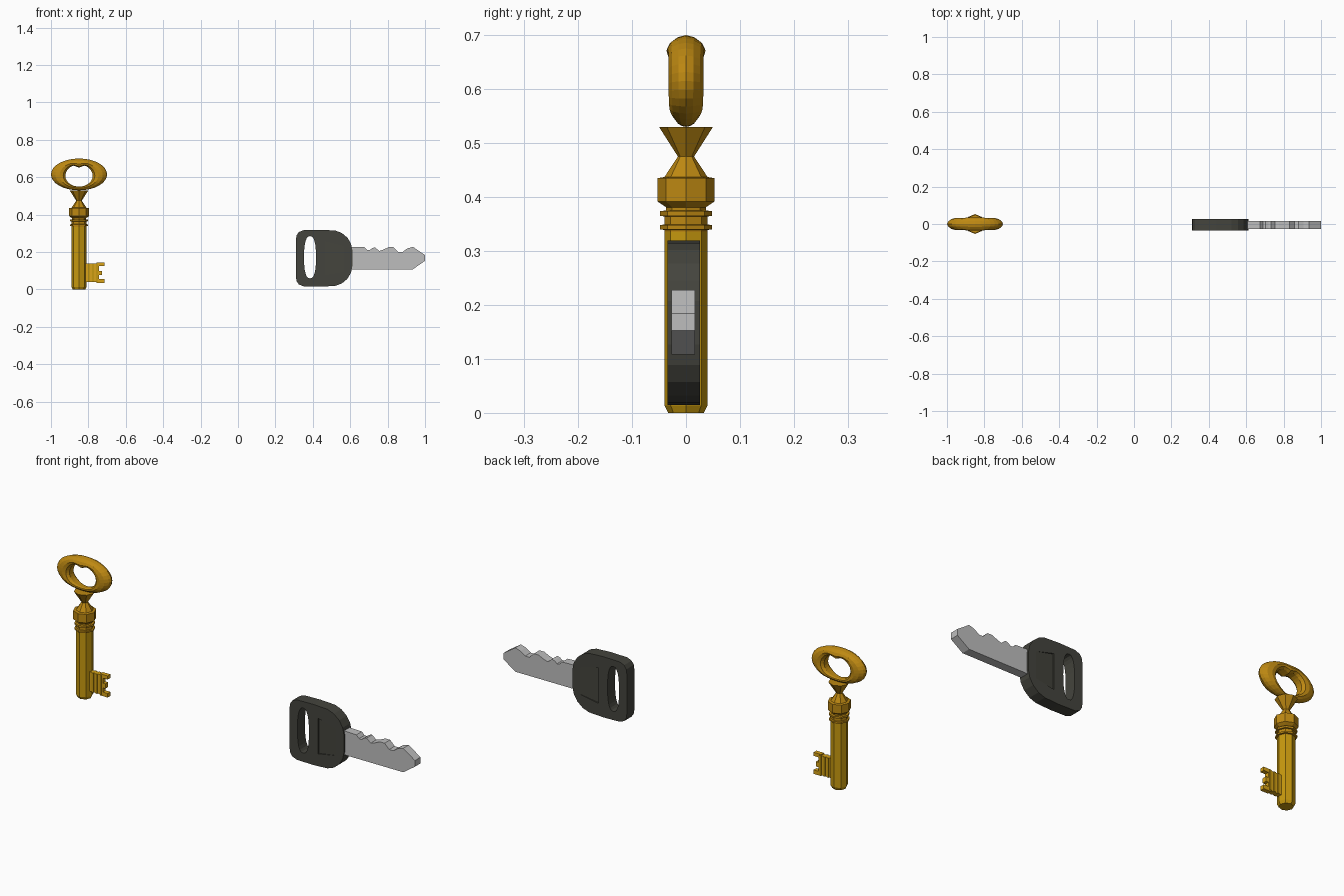
import bpy, bmesh, math
from mathutils import Vector

if "Cube" in bpy.data.objects:
    bpy.data.objects.remove(bpy.data.objects["Cube"])


def material(name, rgb):
    m = bpy.data.materials.new(name)
    lin = [((c / 255 + 0.055) / 1.055) ** 2.4 for c in rgb]
    m.diffuse_color = (*lin, 1)
    m.use_nodes = True
    m.node_tree.nodes["Principled BSDF"].inputs["Base Color"].default_value = m.diffuse_color
    return m


BRASS = material("brass", (190, 137, 18))
GOLD = material("yellow_brass", (198, 152, 14))
BRIGHT = material("bright_brass", (218, 164, 24))
BLACK = material("dark_plastic", (68, 68, 61))
STEEL = material("steel", (190, 190, 190))


def finish(name, bm, mat):
    bmesh.ops.recalc_face_normals(bm, faces=bm.faces)
    me = bpy.data.meshes.new(name)
    bm.to_mesh(me)
    bm.free()
    ob = bpy.data.objects.new(name, me)
    bpy.context.collection.objects.link(ob)
    if mat:
        me.materials.append(mat)
    return ob


def prism(name, outline, y0, y1, mat):
    """Extrude an (x, z) outline from y0 to y1."""
    bm = bmesh.new()
    face = bm.faces.new([bm.verts.new((x, y0, z)) for x, z in outline])
    out = bmesh.ops.extrude_face_region(bm, geom=[face])
    moved = [v for v in out["geom"] if isinstance(v, bmesh.types.BMVert)]
    bmesh.ops.translate(bm, verts=moved, vec=(0, y1 - y0, 0))
    return finish(name, bm, mat)


def lathe(name, profile, cx, mat, sides=8):
    """Turn an (r, z) profile around a vertical axis at x = cx."""
    bm = bmesh.new()
    angles = [math.tau * i / sides for i in range(sides)]
    rings = [[bm.verts.new((cx + r * math.cos(a), r * math.sin(a), z)) for a in angles]
             for r, z in profile]
    for a, b in zip(rings, rings[1:]):
        for i in range(sides):
            j = (i + 1) % sides
            bm.faces.new((a[i], a[j], b[j], b[i]))
    bm.faces.new(rings[0])
    bm.faces.new(rings[-1])
    return finish(name, bm, mat)


def cut(ob, cutters):
    """Subtract the cutters, then remove them."""
    for c in cutters:
        c.hide_render = True
        mod = ob.modifiers.new("cut", "BOOLEAN")
        mod.operation, mod.object, mod.solver = "DIFFERENCE", c, "EXACT"
    dg = bpy.context.evaluated_depsgraph_get()
    me = bpy.data.meshes.new_from_object(ob.evaluated_get(dg))
    ob.modifiers.clear()
    ob.data = me
    for c in cutters:
        bpy.data.objects.remove(c)


# ---------- antique key ----------
KX = -0.85
lathe("antique_shaft", [(0.033, 0), (0.04, 0.014), (0.04, 0.335)], KX, GOLD)
lathe("antique_collar", [
    (0.04, 0.33), (0.04, 0.339), (0.048, 0.340), (0.048, 0.348), (0.04, 0.349),
    (0.04, 0.364), (0.048, 0.365), (0.048, 0.374), (0.037, 0.375), (0.037, 0.381),
    (0.053, 0.392), (0.053, 0.435), (0.040, 0.437), (0.015, 0.475), (0.05, 0.53)], KX, BRASS)

# Bow: ring between an oval rim and a heart-shaped hole, thickest near the hole
SECTION = [(0, 0), (0.08, 0.42), (0.3, 0.82), (0.6, 1), (0.85, 0.9), (1, 0.5)]
SECTION += [(s, -y) for s, y in reversed(SECTION[1:])]
bm = bmesh.new()
rings = []
N = 32
for k in range(N):
    t = math.tau * k / N
    c, s = math.cos(t), math.sin(t)
    outer = Vector((KX + 0.15 * c, 0, 0.615 + 0.085 * s))
    ix = 0.073 * c
    iz = (0.062 if s > 0 else 0.057) * s
    if s > 0:
        iz -= 0.018 * math.exp(-(ix / 0.02) ** 2)
    inner = Vector((KX + ix, 0, 0.607 + iz))
    thick = 0.032 + 0.004 * max(0, s) ** 8 - 0.014 * max(0, -s) ** 6
    ring = []
    for u, y in SECTION:
        p = outer.lerp(inner, u)
        ring.append(bm.verts.new((p.x, y * thick, p.z)))
    rings.append(ring)
M = len(SECTION)
for k in range(N):
    a, b = rings[k], rings[(k + 1) % N]
    for i in range(M):
        j = (i + 1) % M
        bm.faces.new((a[i], a[j], b[j], b[i]))
finish("antique_bow", bm, BRASS)

# Bit with teeth and ridges
prism("antique_bit", [
    (-0.82, 0.04), (-0.757, 0.04), (-0.757, 0.035), (-0.715, 0.035), (-0.715, 0.055),
    (-0.742, 0.055), (-0.742, 0.076), (-0.728, 0.076), (-0.728, 0.1), (-0.742, 0.1),
    (-0.742, 0.125), (-0.715, 0.125), (-0.715, 0.143), (-0.757, 0.143), (-0.757, 0.138),
    (-0.82, 0.138)], -0.011, 0.011, BRIGHT)
for i, x in enumerate((-0.797, -0.775, -0.753)):
    prism(f"bit_ridge_{i + 1}", [(x - 0.005, 0.04), (x + 0.005, 0.04),
                                 (x + 0.005, 0.138), (x - 0.005, 0.138)],
          -0.015, 0.015, GOLD)

# ---------- modern key ----------
Y0, Y1 = -0.034, 0.026
MZ = 0.167
# Head outline: upper half mirrored downward
half = [(0.31, 0.1), (0.313, 0.122), (0.325, 0.14), (0.35, 0.15), (0.44, 0.152),
        (0.52, 0.148), (0.555, 0.135), (0.585, 0.11), (0.604, 0.078), (0.612, 0.04)]
outline = [(x, MZ + d) for x, d in half] + [(x, MZ - d) for x, d in reversed(half)]
head = prism("modern_key_head", outline, Y0, Y1, BLACK)


def power(v):
    return math.copysign(abs(v) ** 0.8, v)


# Slot hole
slot = prism("slot_cutter", [
    (0.385 + 0.032 * power(math.cos(math.tau * i / 24)),
     0.172 + 0.113 * power(math.sin(math.tau * i / 24))) for i in range(24)],
    -0.1, 0.1, None)
cutters = [slot]
# Tapering thumb recess on both faces
for name, face, inward in (("front_recess", Y0, 1), ("back_recess", Y1, -1)):
    bm = bmesh.new()
    for x, zs, depth in ((0.468, (0.078, 0.256), 0.006), (0.568, (0.096, 0.23), 0.0004)):
        for z in zs:
            for d in (depth, -0.02):
                bm.verts.new((x, face + inward * d, z))
    bmesh.ops.convex_hull(bm, input=bm.verts)
    cutters.append(finish(name, bm, None))
cut(head, cutters)

# Blade with cut teeth along the top
prism("modern_key_blade", [
    (0.58, 0.108), (0.935, 0.108), (1.0, 0.153), (1.0, 0.184), (0.935, 0.228),
    (0.905, 0.219), (0.88, 0.201), (0.857, 0.201), (0.832, 0.226), (0.805, 0.226),
    (0.775, 0.212), (0.755, 0.206), (0.732, 0.225), (0.718, 0.221), (0.703, 0.21),
    (0.69, 0.211), (0.675, 0.226), (0.58, 0.229)], -0.027, 0.017, STEEL)
